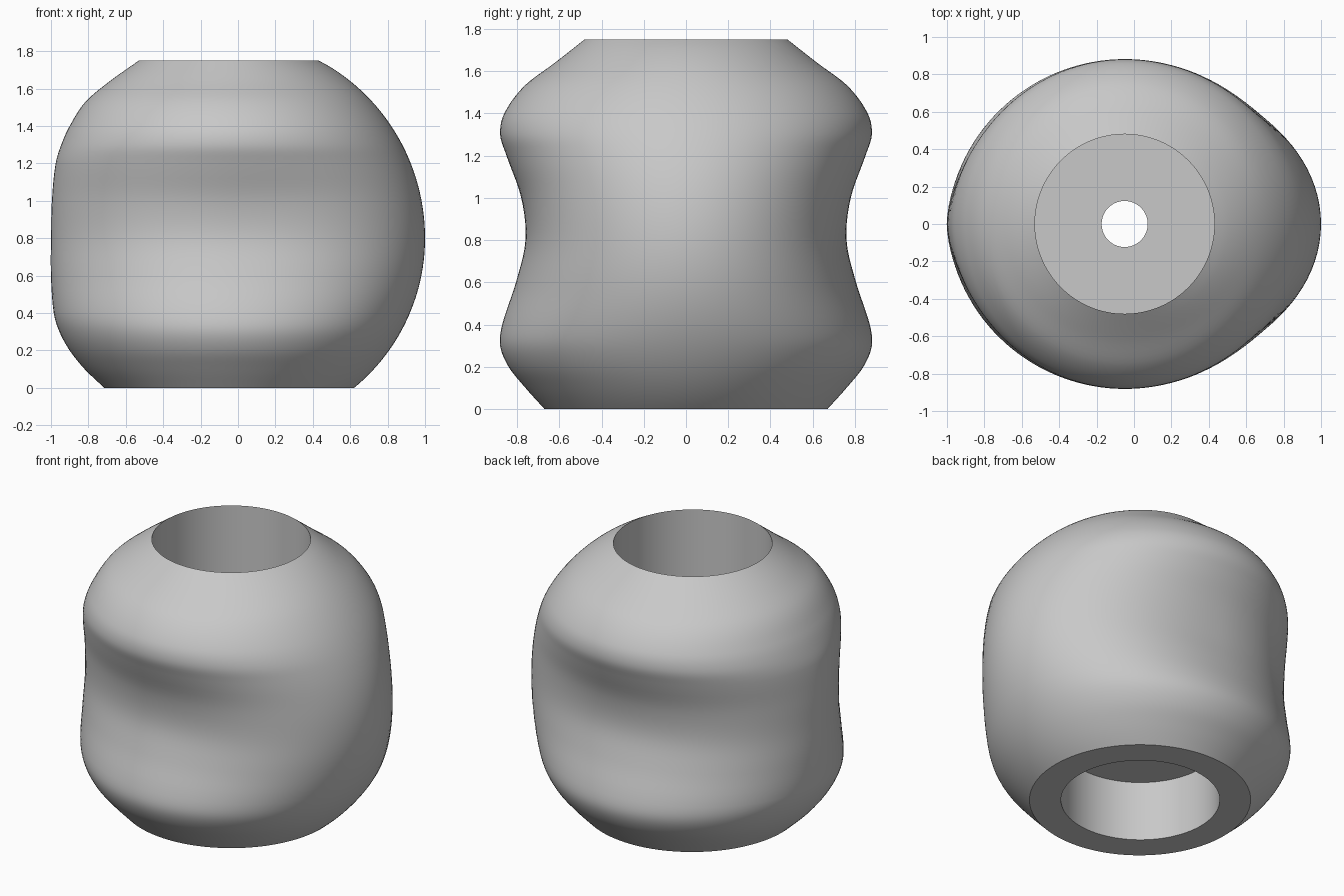
import bpy
import math

default_cube = bpy.data.objects.get("Cube")
if default_cube:
    bpy.data.objects.remove(default_cube, do_unlink=True)

SEGMENTS = 128
RINGS_PER_SPAN = 5
AXIS_X = -0.05
BORE, HOLE = 0.48, 0.123
HEIGHT, FLOOR, CEILING = 1.75, 0.55, 0.4

# Side profile: height, radius of the flatter side, radius of the grooved faces
PROFILE = [
    (0, .665, .67), (.1, .77, .76), (.2, .85, .84), (.3, .905, .88),
    (.4, .935, .87), (.6, .95, .805), (.8, .95, .76), (1, .945, .78),
    (1.2, .925, .85), (1.3, .895, .88), (1.4, .85, .86),
    (1.53, .765, .765), (1.64, .635, .62), (HEIGHT, BORE, BORE),
]
RIDGE = max(row[2] for row in PROFILE)


def slope(index, column):
    """Slope of a profile column at a row, for smooth interpolation."""
    before = PROFILE[max(index - 1, 0)]
    after = PROFILE[min(index + 1, len(PROFILE) - 1)]
    return (after[column] - before[column]) / (after[0] - before[0])


def interpolate(index, t, column):
    """Cubic curve through a profile column between two rows."""
    a, b = PROFILE[index], PROFILE[index + 1]
    span = b[0] - a[0]
    ease = t * t * (3 - 2 * t)
    start = t * (1 - t) ** 2 * span * slope(index, column)
    end = t * t * (t - 1) * span * slope(index + 1, column)
    return a[column] * (1 - ease) + b[column] * ease + start + end


def round_side(z):
    """Radius of the rounder, nearly spherical side."""
    middle = 0.8
    half = 1.07 if z > middle else 1.04
    return 1.05 * math.sqrt(1 - ((z - middle) / half) ** 2)


def body_radius(angle, z, flat, groove):
    """Oval body with a band groove fading out around the front and back."""
    c, s = math.cos(angle), abs(math.sin(angle))
    side = round_side(z) if c > 0 else flat
    face = RIDGE if PROFILE[3][0] < z < PROFILE[9][0] else groove
    oval = 1 / math.sqrt((c / side) ** 2 + (s / face) ** 2)
    # the groove wraps further towards the flat side
    fade = s ** (1.9 if c > 0 else 1.3)
    return oval - fade * (face - groove)


def ring(radius_at, z):
    points = []
    for i in range(SEGMENTS):
        angle = math.tau * i / SEGMENTS
        r = radius_at(angle)
        points.append((AXIS_X + r * math.cos(angle), r * math.sin(angle), z))
    return points


# Outer skin from the base to the rim
rings = []
for index in range(len(PROFILE) - 1):
    for step in range(RINGS_PER_SPAN):
        t = step / RINGS_PER_SPAN
        low, high = PROFILE[index][0], PROFILE[index + 1][0]
        z = low + (high - low) * t
        flat = interpolate(index, t, 1)
        groove = interpolate(index, t, 2)
        rings.append(ring(lambda a: body_radius(a, z, flat, groove), z))

# Upper bore, dividing web with a small hole, and lower bore
for radius, z in [(BORE, HEIGHT), (BORE, FLOOR), (HOLE, FLOOR),
                  (HOLE, CEILING), (BORE, CEILING), (BORE, 0)]:
    rings.append(ring(lambda a: radius, z))

# Join neighbouring rings into one closed skin
faces = []
for j in range(len(rings)):
    k = (j + 1) % len(rings)
    for i in range(SEGMENTS):
        n = (i + 1) % SEGMENTS
        faces.append((j * SEGMENTS + i, j * SEGMENTS + n,
                      k * SEGMENTS + n, k * SEGMENTS + i))

mesh = bpy.data.meshes.new("grooved_knob")
mesh.from_pydata([p for r in rings for p in r], [], faces)
mesh.update()
knob = bpy.data.objects.new("grooved_knob", mesh)
bpy.context.collection.objects.link(knob)

# Plain grey material
grey = bpy.data.materials.new("plain grey")
grey.use_nodes = True
colour = (0.58, 0.58, 0.58, 1)
grey.diffuse_color = colour
grey.node_tree.nodes["Principled BSDF"].inputs["Base Color"].default_value = colour
mesh.materials.append(grey)

# Smooth skin with crisp rims
bpy.ops.object.select_all(action="DESELECT")
knob.select_set(True)
bpy.context.view_layer.objects.active = knob
bpy.ops.object.shade_smooth_by_angle(angle=math.radians(30))
